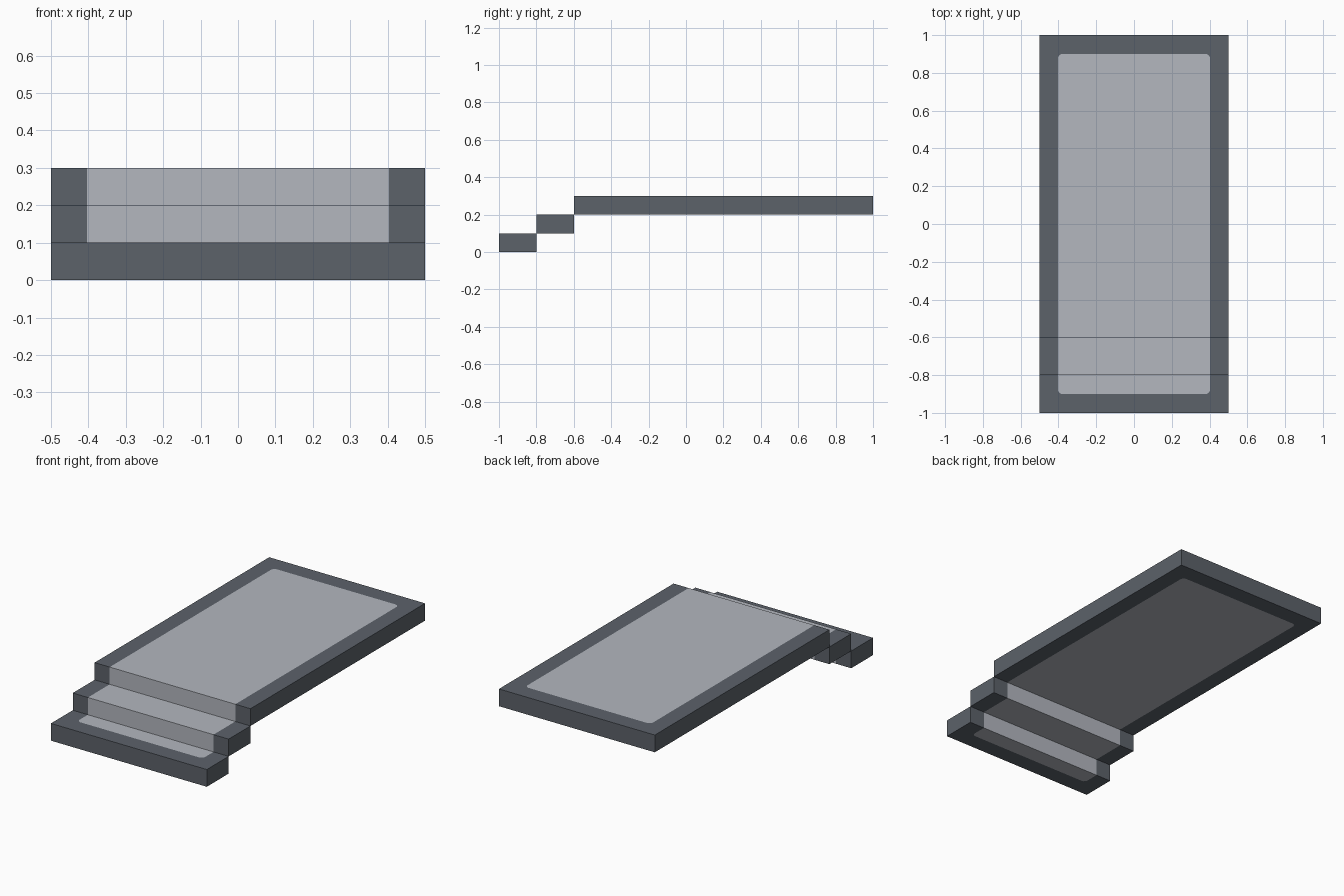
import bpy
import bmesh
import math
from mathutils import Vector

if "Cube" in bpy.data.objects:
    bpy.data.objects.remove(bpy.data.objects["Cube"], do_unlink=True)


def make_material(name, srgb):
    linear = [((c / 255 + 0.055) / 1.055) ** 2.4 for c in srgb] + [1.0]
    mat = bpy.data.materials.new(name)
    mat.use_nodes = True
    mat.diffuse_color = linear
    bsdf = mat.node_tree.nodes["Principled BSDF"]
    bsdf.inputs["Base Color"].default_value = linear
    bsdf.inputs["Roughness"].default_value = 0.9
    return mat


DARK = make_material("dark grey border", (92, 98, 106))
LIGHT = make_material("light grey panel", (179, 183, 191))

# Rounded panel outline as half planes (point, outward normal) seen from above
HALF_X, HALF_Y, RADIUS = 0.403, 0.9, 0.025
PANEL = [(Vector((sx * HALF_X, 0, 0)), Vector((sx, 0, 0))) for sx in (-1, 1)]
PANEL += [(Vector((0, sy * HALF_Y, 0)), Vector((0, sy, 0))) for sy in (-1, 1)]
for sx in (-1, 1):
    for sy in (-1, 1):
        for angle in (22.5, 45, 67.5):
            a = math.radians(angle)
            n = Vector((sx * math.cos(a), sy * math.sin(a), 0))
            centre = Vector((sx * (HALF_X - RADIUS), sy * (HALF_Y - RADIUS), 0))
            PANEL.append((centre + n * RADIUS, n))


def inside(face, planes):
    c = face.calc_center_median()
    return all((c - p).dot(n) < 0 for p, n in planes)


def slab(name, y0, y1, z0, z1):
    """Box one unit wide, with the panel outline cut into its faces."""
    bm = bmesh.new()
    bmesh.ops.create_cube(bm, size=1)
    for v in bm.verts:
        v.co.y = y1 if v.co.y > 0 else y0
        v.co.z = z1 if v.co.z > 0 else z0
    for i, (p, n) in enumerate(PANEL):
        faces = [f for f in bm.faces if inside(f, PANEL[:i])]
        edges = {e for f in faces for e in f.edges}
        verts = {v for f in faces for v in f.verts}
        bmesh.ops.bisect_plane(bm, geom=[*verts, *edges, *faces], dist=1e-5,
                               plane_co=p, plane_no=n)
    for f in bm.faces:
        f.material_index = int(inside(f, PANEL))
    mesh = bpy.data.meshes.new(name)
    bm.to_mesh(mesh)
    bm.free()
    mesh.materials.append(DARK)
    mesh.materials.append(LIGHT)
    obj = bpy.data.objects.new(name, mesh)
    bpy.context.collection.objects.link(obj)


# Two steps rising to a long platform
slab("lower_step", -1.0, -0.8, 0.0, 0.1)
slab("upper_step", -0.8, -0.6, 0.1, 0.2)
slab("platform", -0.6, 1.0, 0.2, 0.3)
